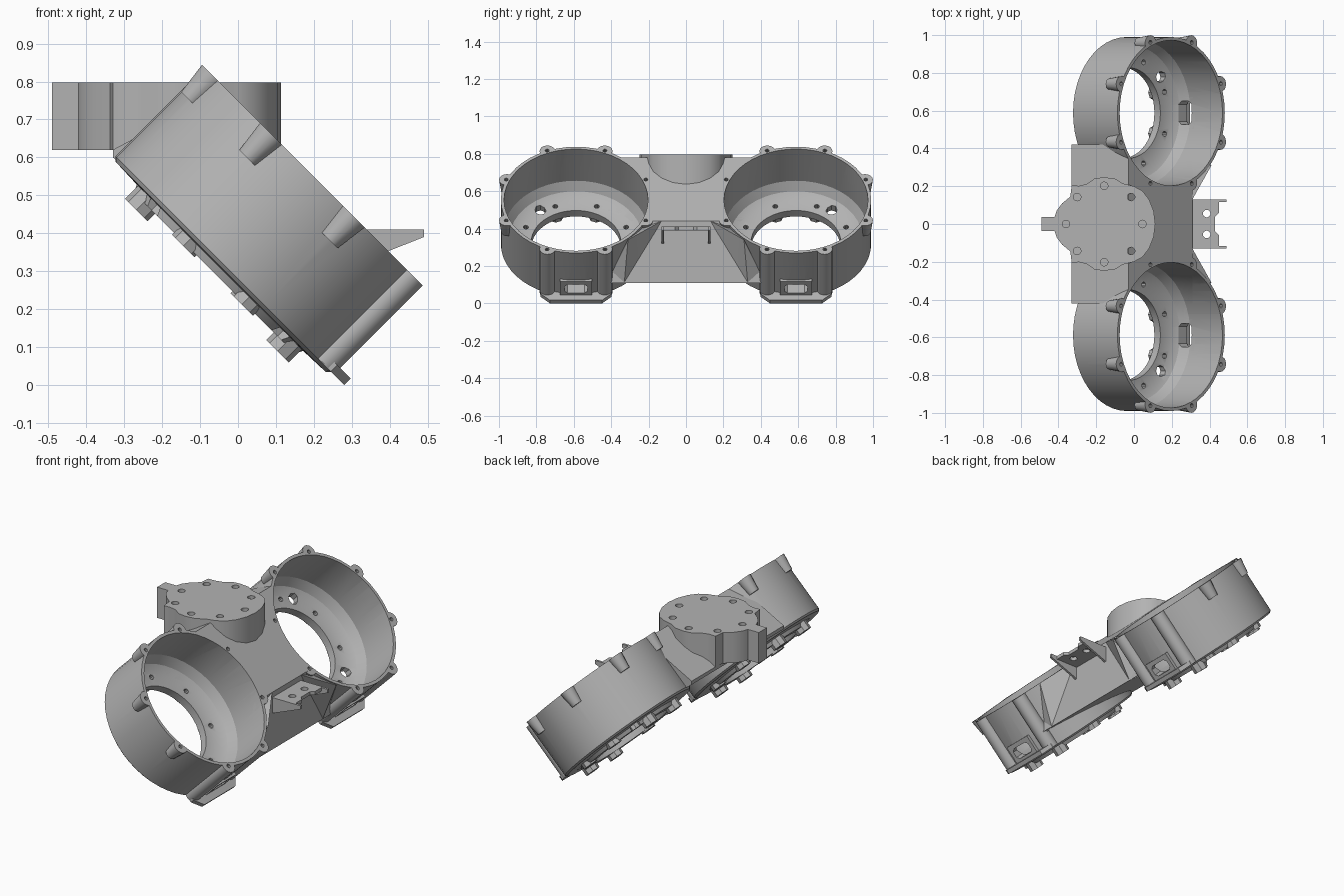
import bpy, bmesh, math
from mathutils import Matrix

if "Cube" in bpy.data.objects:
    bpy.data.objects.remove(bpy.data.objects["Cube"])

grey = bpy.data.materials.new("cast_grey")
grey.use_nodes = True
grey.diffuse_color = (0.45, 0.45, 0.45, 1)
grey.node_tree.nodes["Principled BSDF"].inputs["Base Color"].default_value = grey.diffuse_color

TILT = Matrix.Rotation(math.radians(45), 4, 'Y')
CUP_Y = 0.588
SIDES = (("left", 1), ("right", -1))
STEPS = [math.radians(22.5 + 45 * k) for k in range(8)]


def cup_frame(s):
    """Tilted frame of one cup: local z is its axis, local x points down the slope."""
    return Matrix.Translation((-0.1785, s * CUP_Y, 0.1785)) @ TILT


def shade(obj):
    obj.data.shade_smooth()
    obj.data.set_sharp_from_angle(angle=math.radians(28))


def finish(name, bm, frame=None):
    bmesh.ops.recalc_face_normals(bm, faces=bm.faces)
    mesh = bpy.data.meshes.new(name)
    if frame:
        bm.transform(frame)
    bm.to_mesh(mesh)
    bm.free()
    mesh.materials.append(grey)
    obj = bpy.data.objects.new(name, mesh)
    bpy.context.collection.objects.link(obj)
    shade(obj)
    return obj


def lathe(bm, profile, n=48):
    verts = [bm.verts.new((r, 0, z)) for r, z in profile]
    edges = [bm.edges.new(p) for p in zip(verts, verts[1:])]
    bmesh.ops.spin(bm, geom=verts + edges, cent=(0, 0, 0), axis=(0, 0, 1),
                   angle=math.tau, steps=n)
    bmesh.ops.remove_doubles(bm, verts=bm.verts, dist=0.0002)


def cylinder(bm, x, y, z0, z1, r, n=16, r_low=None):
    bmesh.ops.create_cone(bm, cap_ends=True, segments=n, radius1=r_low or r, radius2=r,
                          depth=z1 - z0, matrix=Matrix.Translation((x, y, (z0 + z1) / 2)))


def box(bm, x0, x1, y0, y1, z0, z1):
    size = Matrix.Diagonal((x1 - x0, y1 - y0, z1 - z0, 1))
    mid = Matrix.Translation(((x0 + x1) / 2, (y0 + y1) / 2, (z0 + z1) / 2))
    bmesh.ops.create_cube(bm, size=1, matrix=mid @ size)


def prism(bm, outline, z0, z1):
    face = bm.faces.new([bm.verts.new((x, y, z0)) for x, y in outline])
    new = bmesh.ops.extrude_face_region(bm, geom=[face])["geom"]
    bmesh.ops.translate(bm, vec=(0, 0, z1 - z0),
                        verts=[v for v in new if isinstance(v, bmesh.types.BMVert)])


def mirrored(half):
    return half + [(x, -y) for x, y in reversed(half) if y]


def hull(bm, points):
    verts = [bm.verts.new(p) for p in points]
    bmesh.ops.convex_hull(bm, input=verts)
    bmesh.ops.dissolve_limit(bm, angle_limit=0.01, verts=bm.verts, edges=bm.edges)


def cut(obj, cutters):
    for c in cutters:
        mod = obj.modifiers.new("cut", 'BOOLEAN')
        mod.operation, mod.solver, mod.object = 'DIFFERENCE', 'EXACT', c
    deps = bpy.context.evaluated_depsgraph_get()
    mesh = bpy.data.meshes.new_from_object(obj.evaluated_get(deps))
    obj.modifiers.clear()
    obj.data = mesh
    shade(obj)


helpers, bores, rim_holes = [], [], []

for side, s in SIDES:
    frame = cup_frame(s)

    # Cutters: the stepped bore, rim screw holes, floor holes and wall slot
    bm = bmesh.new()
    lathe(bm, [(0, 0.1), (0.24, 0.1), (0.24, 0.21), (0.31, 0.215), (0.355, 0.24),
               (0.385, 0.29), (0.385, 0.6), (0, 0.6)])
    bore = finish(side + "_bore_cutter", bm, frame)

    bm = bmesh.new()
    for a in STEPS:
        cylinder(bm, 0.404 * math.cos(a), 0.404 * math.sin(a), 0.48, 0.6, 0.011, 10)
    rim = finish(side + "_rim_hole_cutter", bm, frame)

    bm = bmesh.new()
    for a in STEPS:
        cylinder(bm, 0.29 * math.cos(a), 0.29 * math.sin(a), 0.1, 0.3, 0.014, 10)
    for x in (-0.235, 0.235):
        cylinder(bm, x, s * 0.19, 0.1, 0.3, 0.03, 8)
    floor = finish(side + "_floor_hole_cutter", bm, frame)

    bm = bmesh.new()
    slot = [(0.237, 0.045), (0.252, 0.062), (0.285, 0.062), (0.3, 0.045)]
    prism(bm, mirrored(slot), 0.34, 0.5)
    bm.transform(Matrix(((0, 0, 1, 0), (0, 1, 0, 0), (1, 0, 0, 0), (0, 0, 0, 1))))
    window = finish(side + "_slot_cutter", bm, frame)

    helpers += [bore, rim, floor, window]
    bores.append(bore)
    rim_holes.append(rim)

    # Cup shell
    bm = bmesh.new()
    lathe(bm, [(0, 0.165), (0.3, 0.165), (0.31, 0.185), (0.392, 0.188), (0.402, 0.198),
               (0.402, 0.53), (0, 0.53)])
    cut(finish(side + "_cup", bm, frame), [bore, rim, floor, window])

    # Screw bosses round the rim; the two at the foot run full height
    bm = bmesh.new()
    for a in STEPS:
        x, y = 0.4 * math.cos(a), 0.4 * math.sin(a)
        if x > 0.3:
            cylinder(bm, x, y, 0.2, 0.53, 0.042)
        else:
            cylinder(bm, x, y, 0.44, 0.53, 0.042, 16, 0.03)
    cut(finish(side + "_rim_bosses", bm, frame), [bore, rim])

    # Pads under the floor, deepest at the two ends of the slope
    bm = bmesh.new()
    for a in STEPS:
        x, y = 0.285 * math.cos(a), 0.285 * math.sin(a)
        cylinder(bm, x, y, 0.137 if abs(x) > 0.2 else 0.157, 0.19, 0.042, 8)
    cut(finish(side + "_floor_pads", bm, frame), [bore, floor])

    # Slotted pad and chamfered foot flange
    bm = bmesh.new()
    box(bm, 0.36, 0.411, -0.085, 0.085, 0.2, 0.325)
    cut(finish(side + "_slot_pad", bm, frame), [bore, window])
    bm = bmesh.new()
    prism(bm, mirrored([(0.33, 0.19), (0.4, 0.19), (0.45, 0.14)]), 0.198, 0.222)
    cut(finish(side + "_foot_flange", bm, frame), [bore])

# Bridge between the cups
bm = bmesh.new()
hull(bm, [(x, y, z) for y in (-0.42, 0.42) for x, z in
          ((0.31, 0.11), (0.31, 0.44), (-0.03, 0.78), (-0.33, 0.62), (-0.33, 0.6))])
cut(finish("bridge", bm), bores + rim_holes)

# Sloped gussets from the bridge face out to the cups
for i, (side, s) in enumerate(SIDES):
    bm = bmesh.new()
    hull(bm, [(0.309, s * 0.13, 0.441), (0.41, s * 0.31, 0.34), (0.309, s * 0.33, 0.11),
              (0.25, s * 0.3, 0.4), (0.28, s * 0.42, 0.12), (0.29, s * 0.13, 0.4)])
    cut(finish(side + "_gusset", bm), [bores[i], rim_holes[i]])

# Mounting head: lobed outline running into a locating tab, ring of screw holes
bm = bmesh.new()
for k in range(8):
    a = math.tau * k / 8
    cylinder(bm, -0.158 + 0.202 * math.cos(a), 0.202 * math.sin(a), 0.73, 0.9, 0.02)
head_holes = finish("head_hole_cutter", bm)
helpers.append(head_holes)

bm = bmesh.new()
edge = [(0.113, 0), (0.104, 0.07), (0.08, 0.13), (0.045, 0.175), (0, 0.2), (-0.06, 0.215),
        (-0.1, 0.24), (-0.16, 0.248), (-0.21, 0.24), (-0.25, 0.212), (-0.29, 0.202),
        (-0.33, 0.204), (-0.337, 0.145), (-0.38, 0.11), (-0.41, 0.07), (-0.42, 0.037),
        (-0.49, 0.037)]
prism(bm, mirrored(edge), 0.62, 0.797)
cut(finish("mounting_head", bm), [head_holes])

# Shelf bracket with notched plate and tapering side fins
bm = bmesh.new()
for y in (-0.055, 0.055):
    cylinder(bm, 0.385, y, 0.3, 0.5, 0.02)
plate_holes = finish("plate_hole_cutter", bm)
helpers.append(plate_holes)
bm = bmesh.new()
half = [(0.3, 0.125), (0.45, 0.125), (0.45, 0.06), (0.43, 0.04)]
prism(bm, mirrored(half), 0.39, 0.41)
cut(finish("bracket_plate", bm), [plate_holes])
for side, s in SIDES:
    bm = bmesh.new()
    hull(bm, [(x, s * y, z) for y in (0.117, 0.13) for x, z in
              ((0.3, 0.315), (0.3, 0.41), (0.49, 0.41), (0.49, 0.39))])
    finish(side + "_bracket_fin", bm)

for h in helpers:
    bpy.data.objects.remove(h)
